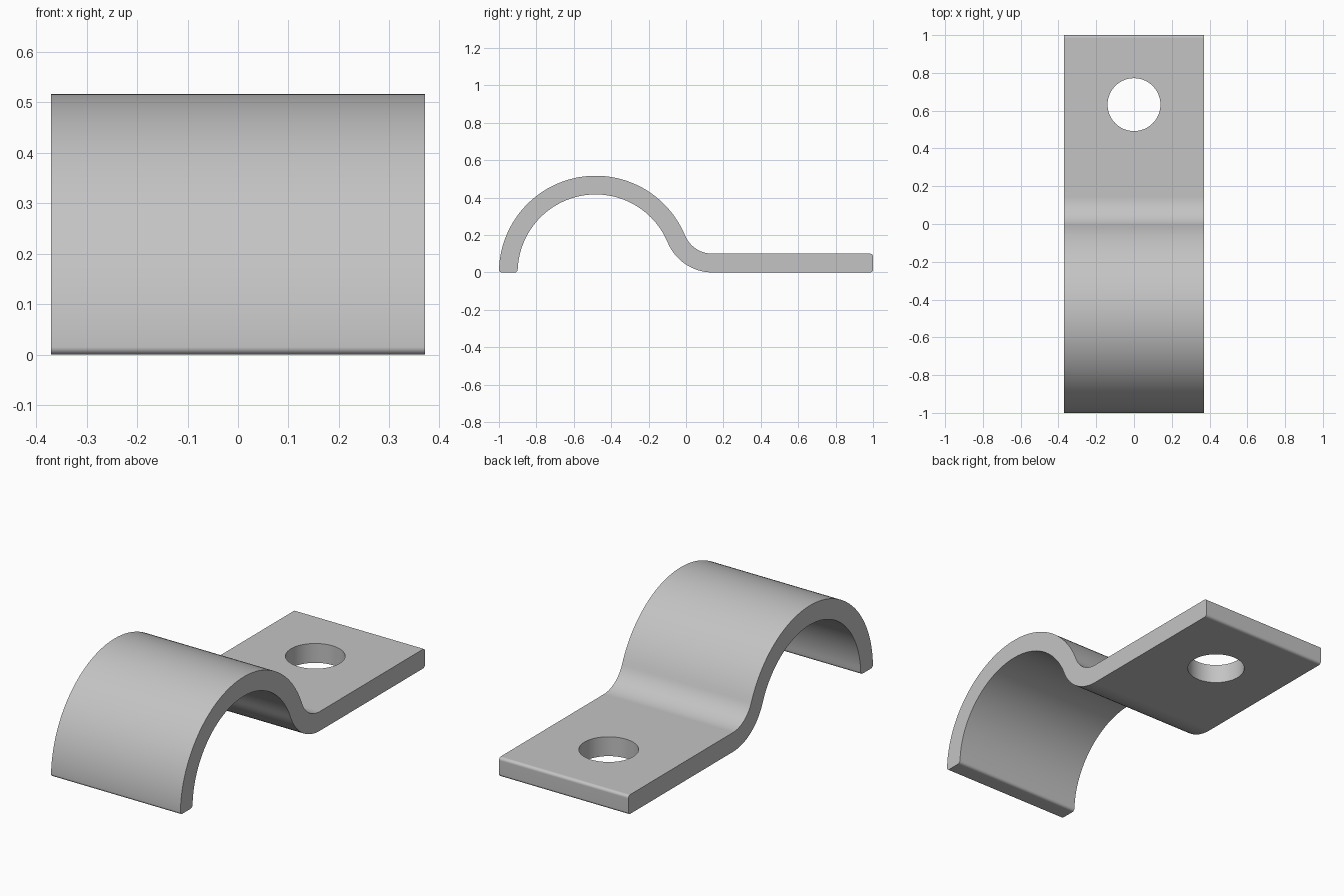
import bpy, bmesh
from math import sin, cos, asin, atan2, sqrt, pi

cube = bpy.data.objects.get("Cube")
if cube:
    bpy.data.objects.remove(cube, do_unlink=True)

HALF_W = 0.37           # half the strap width
T = 0.1                 # sheet thickness
R = 0.517               # outer radius of the saddle
SADDLE_Y = R - 1
BEND = 0.16             # inner radius of the bend into the foot
C = 0.015               # rounded end corners
HOLE_Y, HOLE_R = 0.632, 0.14

# Galvanised metal
metal = bpy.data.materials.new("light_grey_metal")
grey = (0.55, 0.55, 0.55, 1)
metal.use_nodes = True
metal.diffuse_color = grey
metal.node_tree.nodes["Principled BSDF"].inputs["Base Color"].default_value = grey


def arc(cy, cz, r, start, end, steps):
    angles = [start + (end - start) * i / steps for i in range(steps + 1)]
    return [(cy + r * cos(a), cz + r * sin(a)) for a in angles]


# Side profile: saddle arc, reverse bend, flat foot, and back underneath
bend_z = T + BEND
bend_y = SADDLE_Y + sqrt((R + BEND) ** 2 - bend_z ** 2)
join = atan2(bend_z, bend_y - SADDLE_Y)
inner = R - T
profile = (
    arc(SADDLE_Y, 0, R, pi - asin(C / R), join, 56)
    + arc(bend_y, bend_z, BEND, join + pi, 1.5 * pi, 16)
    + arc(1 - C, T - C, C, pi / 2, 0, 4)
    + arc(1 - C, C, C, 0, -pi / 2, 4)
    + arc(bend_y, bend_z, BEND + T, 1.5 * pi, join + pi, 16)[:-1]
    + arc(SADDLE_Y, 0, inner, join, pi - asin(C / inner), 56)
    + arc(-1 + T - C, C, C, 0, -pi / 2, 4)[1:]
    + arc(-1 + C, C, C, -pi / 2, -pi, 4)[:-1]
)

# Extrude the profile across the width
bm = bmesh.new()
face = bm.faces.new([bm.verts.new((-HALF_W, y, z)) for y, z in profile])
result = bmesh.ops.extrude_face_region(bm, geom=[face])
moved = [v for v in result["geom"] if isinstance(v, bmesh.types.BMVert)]
bmesh.ops.translate(bm, vec=(2 * HALF_W, 0, 0), verts=moved)
bmesh.ops.recalc_face_normals(bm, faces=bm.faces[:])
mesh = bpy.data.meshes.new("pipe_strap")
bm.to_mesh(mesh)
bm.free()
mesh.materials.append(metal)
strap = bpy.data.objects.new("pipe_strap", mesh)
bpy.context.collection.objects.link(strap)

# Screw hole through the foot
bpy.ops.mesh.primitive_cylinder_add(vertices=64, radius=HOLE_R, depth=4 * T,
                                    location=(0, HOLE_Y, T / 2))
cutter = bpy.context.object
cutter.name = "hole_cutter"
cutter.hide_render = True
cutter.data.materials.append(metal)
hole = strap.modifiers.new("screw_hole", 'BOOLEAN')
hole.operation = 'DIFFERENCE'
hole.solver = 'EXACT'
hole.object = cutter

bpy.ops.object.select_all(action='DESELECT')
strap.select_set(True)
bpy.context.view_layer.objects.active = strap
bpy.ops.object.modifier_apply(modifier=hole.name)
bpy.data.objects.remove(cutter, do_unlink=True)

# Smooth curves, crisp edges, flat faces kept flat
bpy.ops.object.shade_smooth_by_angle(angle=pi / 6)
weighted = strap.modifiers.new("weighted_normals", 'WEIGHTED_NORMAL')
weighted.keep_sharp = True
